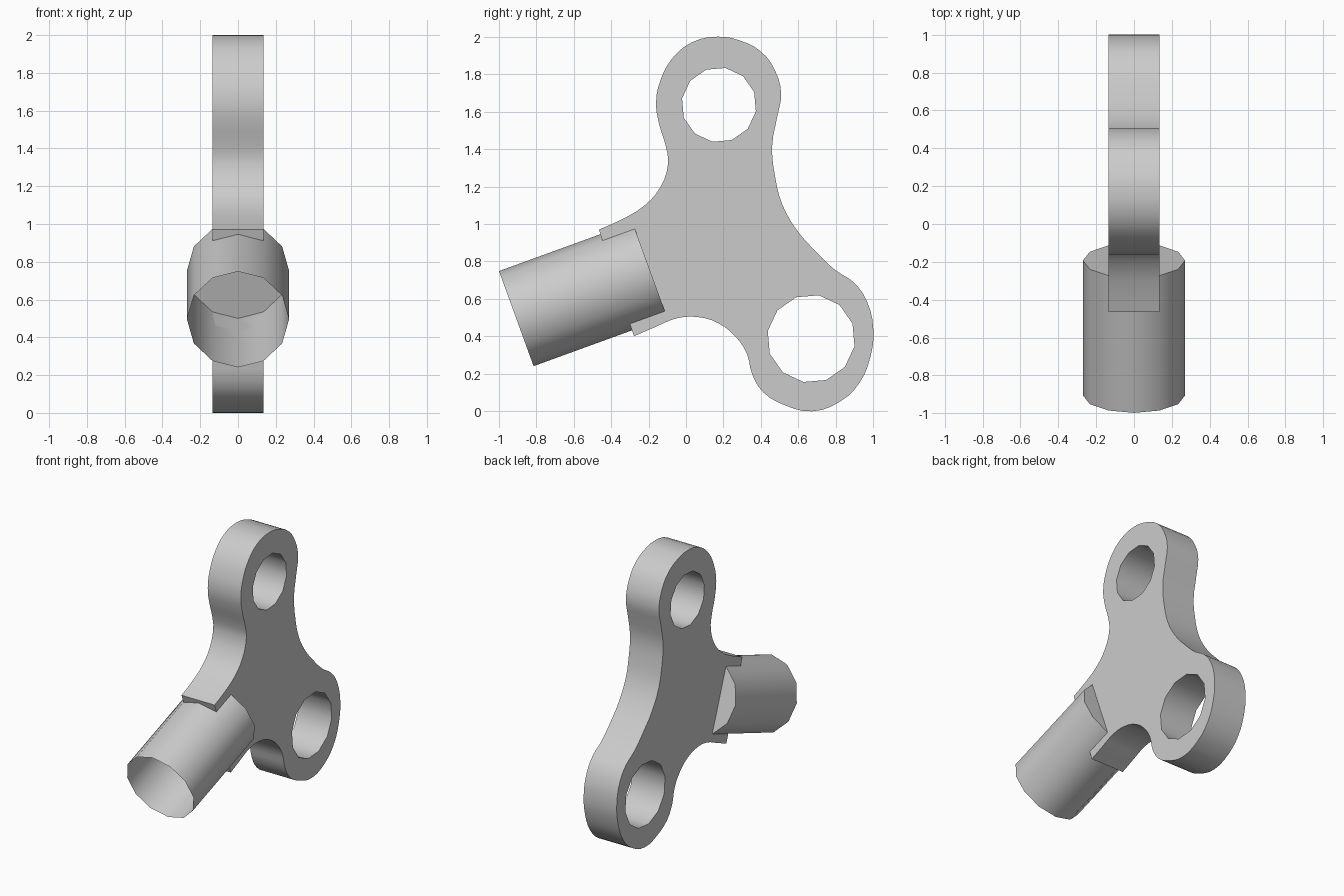
import bpy, bmesh, math
from mathutils import Matrix, Vector

if "Cube" in bpy.data.objects:
    bpy.data.objects.remove(bpy.data.objects["Cube"])

TILT = math.radians(20)
HALF = 0.135                      # half thickness of the plate
RAD = 0.27                        # tube radius

grey = bpy.data.materials.new("plain_grey")
grey.diffuse_color = (0.6, 0.6, 0.6, 1)
grey.use_nodes = True
grey.node_tree.nodes["Principled BSDF"].inputs["Base Color"].default_value = grey.diffuse_color

# Plate outline in (y, z), from upper tab clockwise to lower tab
outline = [
    (-.465, .97), (-.353, 1.02), (-.225, 1.096), (-.139, 1.193), (-.096, 1.32),
    (-.107, 1.412), (-.144, 1.535), (-.16, 1.647), (-.134, 1.775), (-.07, 1.888),
    (.032, 1.97), (.171, 2.0), (.289, 1.979), (.401, 1.92), (.476, 1.818),
    (.508, 1.695), (.487, 1.572), (.46, 1.417), (.476, 1.251), (.513, 1.107),
    (.588, .973), (.69, .856), (.797, .754), (.893, .69), (.963, .594),
    (1.0, .439), (.984, .289), (.925, .15), (.824, .053), (.674, 0),
    (.529, .032), (.412, .102), (.353, .198), (.326, .305), (.267, .396),
    (.171, .471), (.064, .503), (-.048, .497), (-.166, .449), (-.278, .401)]
# Ring holes: centre y, centre z, radius
holes = [(.176, 1.636, .2), (.668, .388, .235)]


def finish(ob):
    ob.data.materials.clear()
    ob.data.materials.append(grey)
    bpy.ops.object.select_all(action='DESELECT')
    bpy.context.view_layer.objects.active = ob
    ob.select_set(True)
    bpy.ops.object.shade_smooth_by_angle(angle=math.radians(40))


# Three-armed plate: filled curve with two twelve-sided holes
curve = bpy.data.curves.new("plate", 'CURVE')
curve.dimensions = '2D'
curve.fill_mode = 'BOTH'
curve.extrude = HALF
curve.resolution_u = 3
spl = curve.splines.new('BEZIER')
spl.bezier_points.add(len(outline) - 1)
spl.use_cyclic_u = True
for i, (p, co) in enumerate(zip(spl.bezier_points, outline)):
    p.co = (*co, 0)
    kind = 'VECTOR' if i in (0, len(outline) - 1) else 'AUTO'
    p.handle_left_type = p.handle_right_type = kind
for cy, cz, r in holes:
    spl = curve.splines.new('POLY')
    spl.points.add(11)
    spl.use_cyclic_u = True
    for k, p in enumerate(spl.points):
        a = TILT + k * math.pi / 6
        p.co = (cy + r * math.cos(a), cz + r * math.sin(a), 0, 1)
plate = bpy.data.objects.new("plate", curve)
bpy.context.collection.objects.link(plate)
bpy.context.view_layer.objects.active = plate
plate.select_set(True)
bpy.ops.object.convert(target='MESH')
plate = bpy.context.object
plate.name = "plate"
# Stand the flat shape up so that it faces sideways
plate.data.transform(Matrix(((0, 0, 1, 0), (1, 0, 0, 0), (0, 1, 0, 0), (0, 0, 0, 1))))
bm = bmesh.new()
bm.from_mesh(plate.data)
bmesh.ops.remove_doubles(bm, verts=bm.verts, dist=1e-4)
bmesh.ops.recalc_face_normals(bm, faces=bm.faces)
bm.to_mesh(plate.data)
bm.free()

# Slanted tube, closed at the plate end
front, back = Vector((0, -.906, .495)), Vector((0, -.193, .754))


def cylinder(name, open_front):
    bm = bmesh.new()
    bmesh.ops.create_cone(bm, cap_ends=True, segments=12, radius1=RAD, radius2=RAD,
                          depth=(back - front).length)
    if open_front:
        bmesh.ops.delete(bm, geom=[f for f in bm.faces if f.normal.z < -.9],
                         context='FACES_ONLY')
    bmesh.ops.transform(bm, verts=bm.verts, matrix=Matrix.Translation((front + back) / 2)
                        @ Matrix.Rotation(TILT - math.pi / 2, 4, 'X'))
    me = bpy.data.meshes.new(name)
    bm.to_mesh(me)
    bm.free()
    ob = bpy.data.objects.new(name, me)
    bpy.context.collection.objects.link(ob)
    return ob


tube = cylinder("tube", True)

# Pocket in the plate where the tube sits
cutter = cylinder("pocket_cutter", False)
cutter.hide_render = True
mod = plate.modifiers.new("pocket", 'BOOLEAN')
mod.operation = 'DIFFERENCE'
mod.solver = 'EXACT'
mod.object = cutter
bpy.context.view_layer.objects.active = plate
bpy.ops.object.modifier_apply(modifier=mod.name)
bpy.data.objects.remove(cutter)

finish(plate)
finish(tube)
